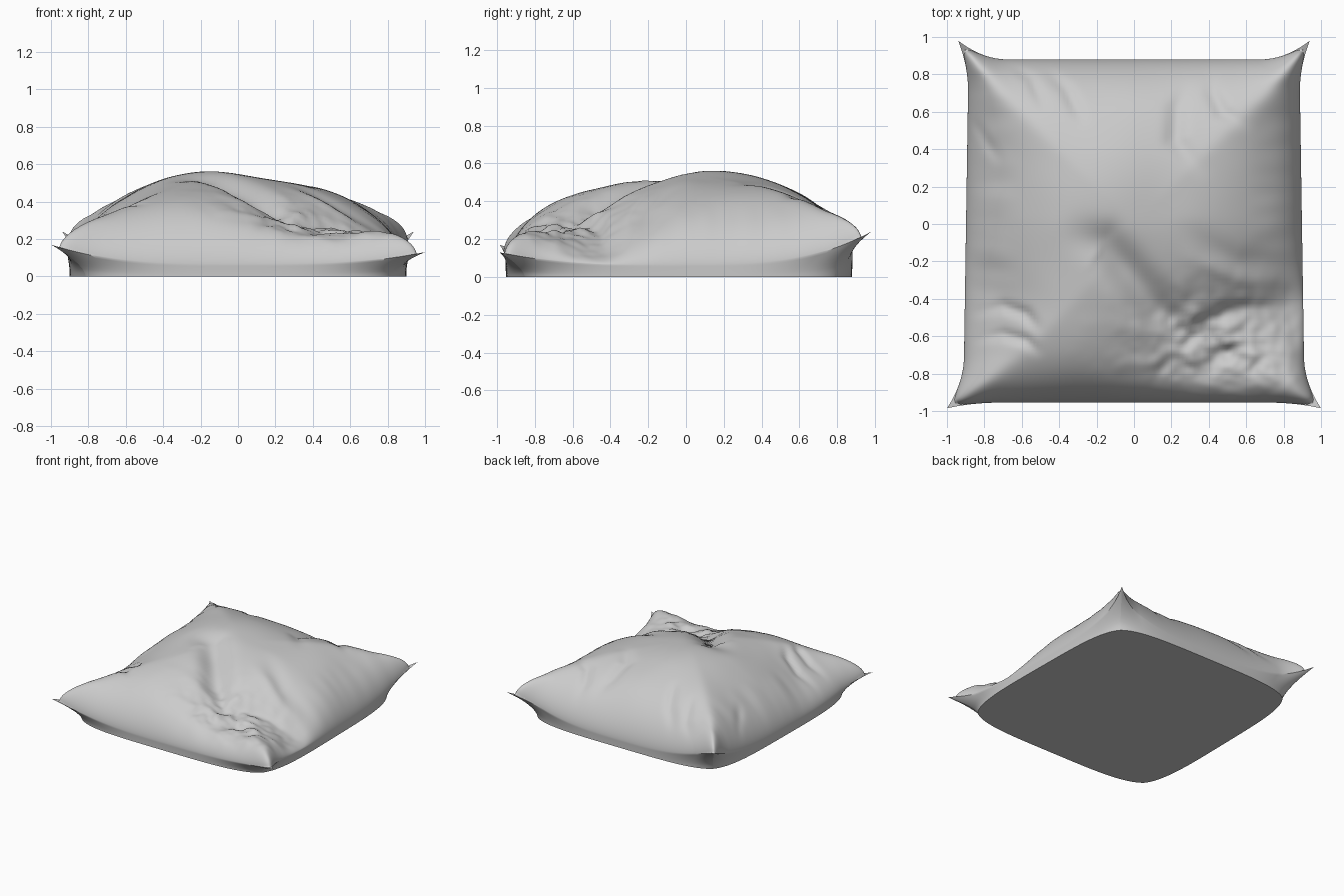
import bpy, bmesh, math
from mathutils import Vector, noise

old = bpy.data.objects.get("Cube")
if old:
    bpy.data.objects.remove(old, do_unlink=True)

N = 130        # cells along each side of the cloth
RINGS = 8      # rings between seam and base
SEAM = 0.06    # seam height at the middle of each side

# Fold paths in plan: points, width, depth (negative raises a ridge)
FOLDS = [
    ([(-.45, -.02), (-.15, -.1), (.05, -.36), (.2, -.54), (.4, -.66)], .1, .08),
    ([(-.7, .88), (-.55, .78), (-.46, .58)], .03, .025),
    ([(-.5, .86), (-.36, .72), (-.25, .5)], .035, .03),
    ([(-.9, .6), (-.8, .46), (-.7, .3)], .03, .025),
    ([(-.95, -.5), (-.7, -.44), (-.58, -.48), (-.48, -.6)], .03, .03),
    ([(-.95, -.64), (-.7, -.59), (-.58, -.62), (-.48, -.72)], .03, .03),
    ([(.32, .82), (.23, .62), (.22, .45), (.4, .22)], .05, .03),
    ([(.42, .88), (.42, .7), (.47, .6), (.65, .5)], .04, .03),
    ([(.9, -.18), (.55, -.2), (.2, .02)], .06, .015),
    ([(.9, -.32), (.6, -.31), (.2, -.14)], .05, -.02),
    ([(.88, -.44), (.55, -.45), (.25, -.56)], .04, .03),
    ([(.95, -.76), (.65, -.6), (.3, -.66)], .05, -.03),
    ([(.5, -.88), (.2, -.72), (.05, -.9)], .035, .02),
]


def smooth(a, b, t):
    t = min(1, max(0, (t - a) / (b - a)))
    return t * t * (3 - 2 * t)


def bump(x, y, cx, cy, rx, ry):
    return math.exp(-(((x - cx) / rx) ** 2 + ((y - cy) / ry) ** 2))


def fold(p, pts, width, depth):
    """Soft groove along a path, fading out at both ends."""
    best, along = 9, 0
    for k, (a, b) in enumerate(zip(pts, pts[1:])):
        a, b = Vector(a), Vector(b)
        d = b - a
        t = min(1, max(0, (p - a).dot(d) / d.dot(d)))
        dist = (p - a - d * t).length
        if dist < best:
            best, along = dist, (k + t) / (len(pts) - 1)
    fade = smooth(0, .4, along) * smooth(1, .6, along)
    return depth * fade * math.exp(-(best / width) ** 2)


def ear(t):
    return max(0, (abs(t) - .72) / .28) ** 2


def plan(u, v):
    """Outline with pulled-out corner ears."""
    front = (1 - v) / 2
    x = u * (.883 + .03 * front + (.057 + .03 * front) * ear(v))
    y = v * (.88 + .1 * ear(u)) if v > 0 else v * (.955 + .03 * ear(u))
    return x, y


def seam_height(u, v):
    tip = .24 if v > 0 else (.17 if u < 0 else .13)
    return SEAM + (tip - SEAM) * abs(u * v) ** 3


def tent(u, v):
    """Puff falling off in rounded squares, so ridges run to the corners."""
    v = abs(v) ** 1.25 if v < 0 else v
    r = (abs(u) ** 20 + v ** 20) ** .05
    return max(0, 1 - r ** 2.8) ** .62


def cloth_point(u, v):
    """Puffed upper sheet with a slumped front corner and folds."""
    x, y = plan(u, v)
    rise = .5 * (1 - .12 * (1 - math.exp(-6 * (x + .2) ** 2)))
    rise *= 1 - .13 * smooth(.05, -.5, y)
    # slumped hollow, sags beside it, and the pinched side
    hollow = bump(x, y, .5, -.66, .42, .25)
    rise -= .17 * hollow + .09 * bump(x, y, .75, -.35, .4, .3)
    rise -= .06 * bump(x, y, -.8, -.4, .25, .3)
    rise *= 1 - .55 * bump(x, y, .9, -.48, .22, .2)
    p = Vector((x, y))
    rise -= sum(fold(p, *f) for f in FOLDS)
    # crumpling in the hollow, soft ripples elsewhere
    rise += .05 * hollow * noise.noise(Vector((x * 8, y * 8, 0)))
    rise += .025 * hollow * noise.noise(Vector((x * 18, y * 18, 3)))
    rise += .012 * noise.noise(Vector((x * 3, y * 3, 7)))
    # gathers running in from the sides
    edge = smooth(.65, .85, abs(u)) * (1 - smooth(.85, 1, abs(v)))
    rise += .014 * edge * noise.noise(Vector((x * 2, y * 11, 5)))
    return x, y, seam_height(u, v) + tent(u, v) * max(rise, .02)


def skirt_point(u, v, t):
    """Underside between seam (t = 0) and flat base (t = 1)."""
    x, y = plan(u, v)
    shrink = 1 - .105 * abs(u * v) ** 4
    bx = u * (.897 - .012 * v) * shrink
    by = v * (.878 if v > 0 else .952) * shrink
    s = 1 - (1 - t) ** 1.6
    return x + (bx - x) * s, y + (by - y) * s, seam_height(u, v) * (1 - t)


# Cushion cloth
coords = [math.sin(math.pi / 2 * (2 * i / N - 1)) for i in range(N + 1)]
bm = bmesh.new()
grid = [[bm.verts.new(cloth_point(u, v)) for v in coords] for u in coords]
for i in range(N):
    for j in range(N):
        bm.faces.new((grid[i][j], grid[i + 1][j],
                      grid[i + 1][j + 1], grid[i][j + 1]))

# Skirt running round the seam down to the base
loop = [(i, 0) for i in range(N)] + [(N, j) for j in range(N)]
loop += [(N - i, N) for i in range(N)] + [(0, N - j) for j in range(N)]
ring = [grid[i][j] for i, j in loop]
for k in range(1, RINGS + 1):
    lower = [bm.verts.new(skirt_point(coords[i], coords[j], k / RINGS))
             for i, j in loop]
    for a in range(len(loop)):
        b = (a + 1) % len(loop)
        bm.faces.new((ring[a], lower[a], lower[b], ring[b]))
    ring = lower
bm.faces.new(ring)
bmesh.ops.recalc_face_normals(bm, faces=bm.faces)

mesh = bpy.data.meshes.new("cushion")
bm.to_mesh(mesh)
bm.free()
cushion = bpy.data.objects.new("cushion", mesh)
bpy.context.collection.objects.link(cushion)

# Grey fabric
fabric = bpy.data.materials.new("grey_fabric")
fabric.use_nodes = True
grey = (.6, .6, .6, 1)
fabric.diffuse_color = grey
fabric.node_tree.nodes["Principled BSDF"].inputs["Base Color"].default_value = grey
mesh.materials.append(fabric)

bpy.ops.object.select_all(action='DESELECT')
cushion.select_set(True)
bpy.context.view_layer.objects.active = cushion
bpy.ops.object.shade_smooth_by_angle(angle=math.radians(50))
